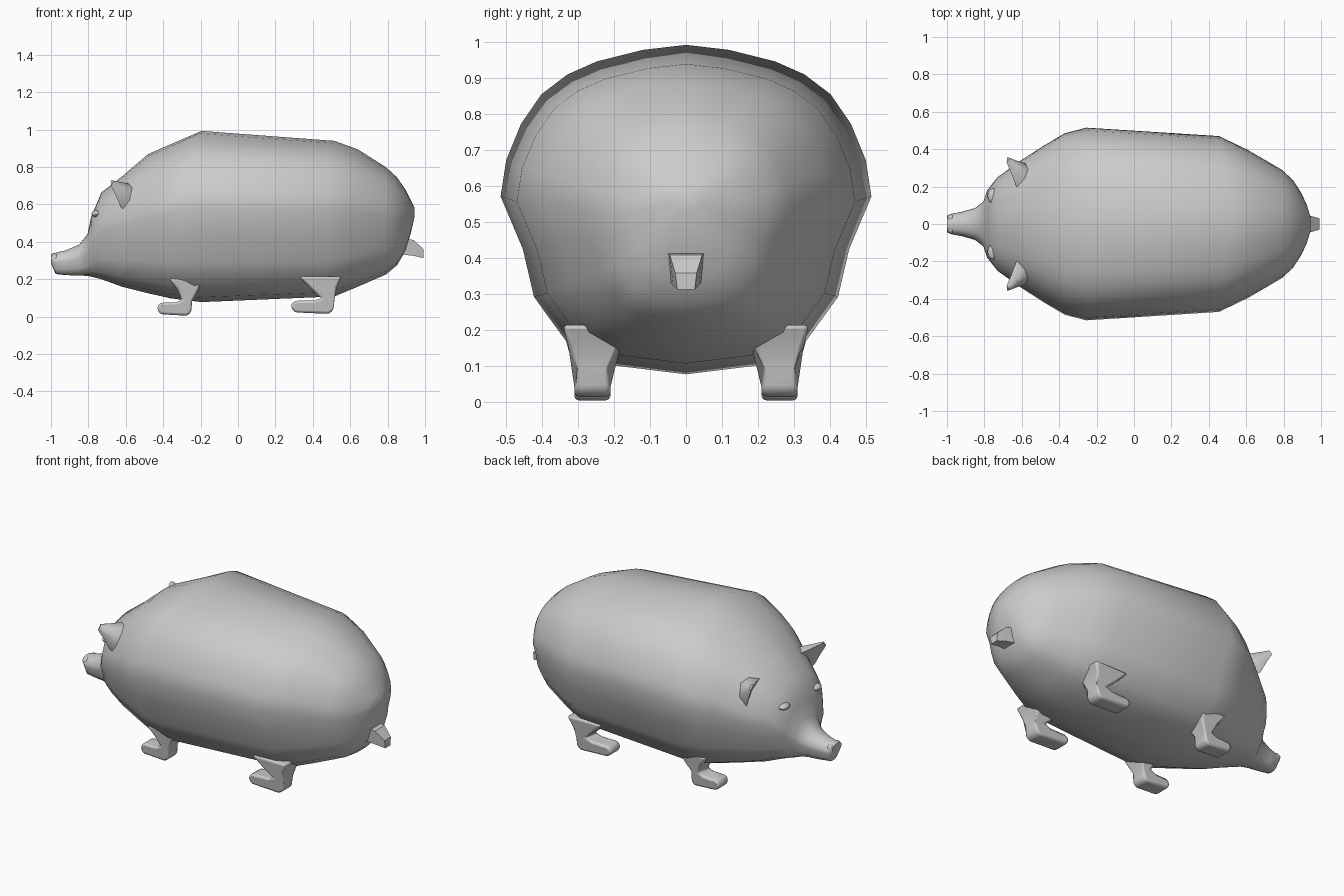
import bpy, bmesh
from mathutils import Vector

if "Cube" in bpy.data.objects:
    bpy.data.objects.remove(bpy.data.objects["Cube"])


def finish(bm, name, angle=0.7, bevel=0.0):
    bmesh.ops.recalc_face_normals(bm, faces=bm.faces)
    me = bpy.data.meshes.new(name)
    bm.to_mesh(me)
    bm.free()
    ob = bpy.data.objects.new(name, me)
    bpy.context.collection.objects.link(ob)
    if bevel:
        m = ob.modifiers.new("round", "BEVEL")
        m.width, m.segments, m.limit_method = bevel, 2, "ANGLE"
    bpy.ops.object.select_all(action="DESELECT")
    ob.select_set(True)
    bpy.context.view_layer.objects.active = ob
    bpy.ops.object.shade_smooth_by_angle(angle=angle)
    return ob


def loft(name, rings, angle=0.7, bevel=0.0):
    bm = bmesh.new()
    vr = [[bm.verts.new(p) for p in r] for r in rings]
    n = len(vr[0])
    for a, b in zip(vr, vr[1:]):
        for i in range(n):
            j = (i + 1) % n
            bm.faces.new((a[i], a[j], b[j], b[i]))
    bm.faces.new(vr[0])
    bm.faces.new(vr[-1])
    return finish(bm, name, angle, bevel)


# Body: half cross-section (width, height fraction), mirrored into a ring
half = [(0, 1), (.23, .985), (.48, .95), (.64, .91), (.78, .85), (.89, .76), (.97, .65),
        (1, .54), (.88, .38), (.82, .235), (.62, .08), (.39, .027), (0, 0)]
section = half + [(-y, t) for y, t in half[-2:0:-1]]

# x, bottom, top, half width, backward sweep of the sides
stations = [(-1.0, .285, .335, .045, 0), (-.975, .228, .342, .055, 0), (-.92, .222, .355, .065, 0),
            (-.85, .22, .385, .085, 0), (-.805, .218, .44, .12, 0), (-.785, .214, .535, .18, 0),
            (-.73, .20, .665, .25, 0), (-.62, .16, .75, .33, 0), (-.48, .125, .87, .42, 0),
            (-.36, .098, .922, .485, .01), (-.195, .078, .993, .515, .06),
            (.515, .108, .94, .47, .06), (.64, .16, .895, .395, .03), (.79, .225, .80, .29, 0),
            (.85, .275, .745, .235, 0), (.895, .35, .68, .165, 0), (.925, .45, .62, .10, 0),
            (.943, .53, .585, .04, 0)]
loft("body", [[(x - s * abs(y), y * w, b + t * (h - b)) for y, t in section]
              for x, b, h, w, s in stations])

# Tail: tapered stub
loft("tail", [[(x, -w, z1), (x, w, z1), (x, w * .8, z0), (x, -w * .8, z0)]
              for x, w, z0, z1 in [(.86, .055, .335, .42), (.94, .045, .325, .41),
                                   (.992, .03, .313, .36)]], angle=.5)

# Legs with forward-pointing feet: side profile extruded across y
leg = [(-.18, .03), (-.165, .008), (-.02, 0), (0, .02), (.005, .08), (.03, .14), (.05, .2),
       (-.13, .2), (-.085, .14), (-.05, .085), (-.08, .072), (-.16, .07), (-.18, .055)]


def make_leg(name, x0, z0, stretch, flare, side):
    rings = []
    for outer in (0, 1):
        r = []
        for x, z in leg:
            f = max(0, z - .08) * .45
            y = .31 + f * .6 if outer else .21 - f
            r.append((x0 + x * stretch + (flare if z > .09 else 0), side * y, z0 + z))
        rings.append(r)
    loft(name, rings, 0.8, .022)


for side, label in ((-1, "right"), (1, "left")):
    make_leg("front_leg_" + label, -.25, .005, 1.0, .01, side)
    make_leg("hind_leg_" + label, .51, .015, 1.25, -.02, side)

    # Ear: curved base pulled out to a small blunt tip
    base = [Vector(p) for p in [(-.62, .315, .575), (-.575, .32, .62), (-.55, .28, .685),
                                (-.58, .235, .71), (-.625, .195, .70), (-.61, .25, .64)]]
    mid = sum(base, Vector()) / len(base)
    tip = Vector((-.675, .345, .718))
    rings = []
    for t, k in ((-.3, 1.0), (.1, .95), (.55, .55), (1.0, .2)):
        rings.append([((c.x), side * c.y, c.z) for c in
                      [mid.lerp(tip, t) + (p - mid) * k for p in base]])
    loft("ear_" + label, rings, .9)

    # Eyelid: small flattened bump
    bm = bmesh.new()
    bmesh.ops.create_uvsphere(bm, u_segments=12, v_segments=8, radius=1)
    for v in bm.verts:
        v.co = (v.co.x * .028 - .755, side * (v.co.y * .04 + .15), v.co.z * .018 + .55)
    finish(bm, "eyelid_" + label)

    # Nostril side of the snout tip
    bm = bmesh.new()
    bmesh.ops.create_uvsphere(bm, u_segments=10, v_segments=6, radius=1)
    for v in bm.verts:
        v.co = (v.co.x * .02 - .98, side * (v.co.y * .022 + .03), v.co.z * .025 + .312)
    finish(bm, "nostril_" + label)
